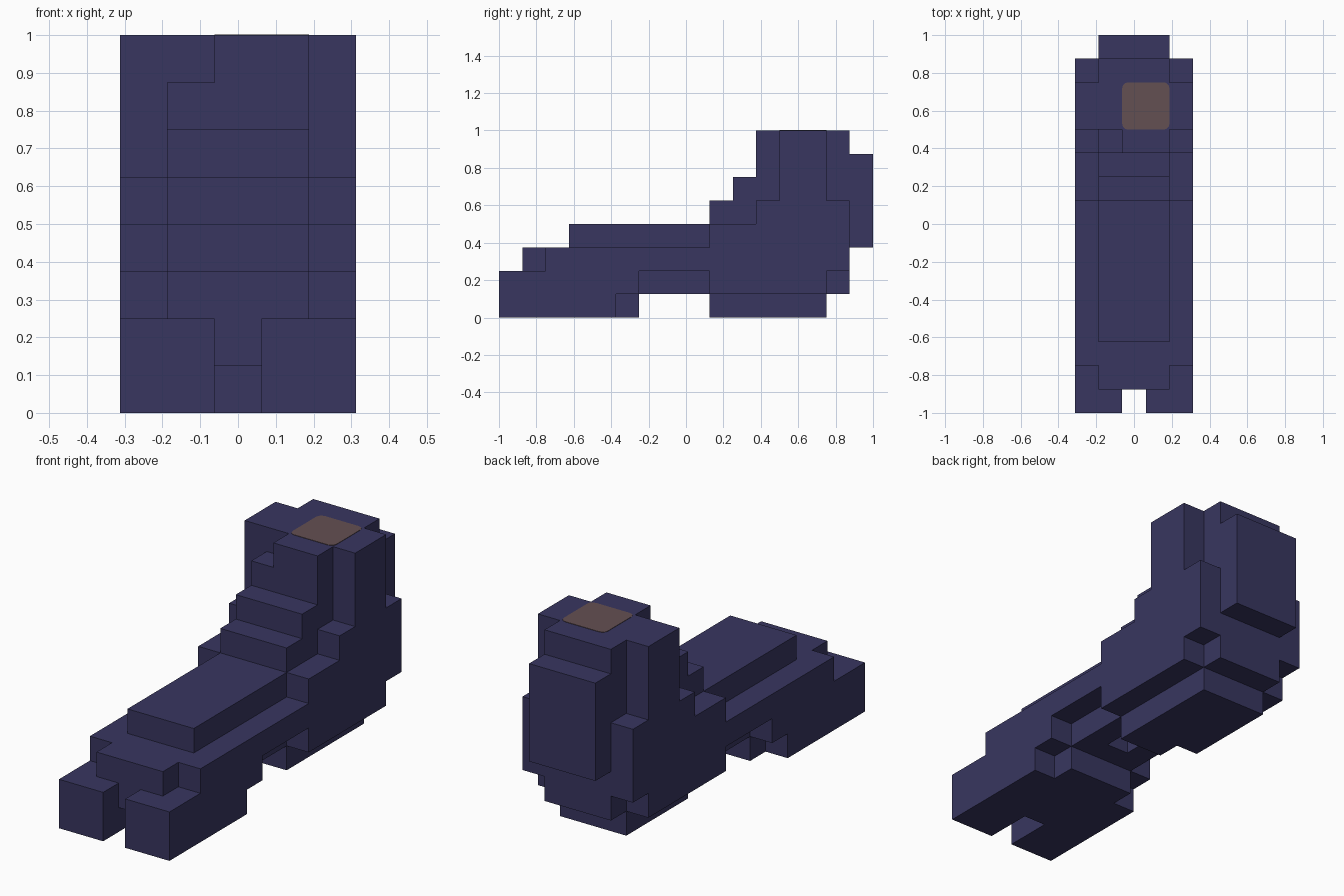
import bpy
import bmesh
import math

if "Cube" in bpy.data.objects:
    bpy.data.objects.remove(bpy.data.objects["Cube"], do_unlink=True)

CELL = 0.125


def make_material(name, rgb):
    mat = bpy.data.materials.new(name)
    mat.use_nodes = True
    colour = (*rgb, 1.0)
    mat.diffuse_color = colour
    bsdf = mat.node_tree.nodes["Principled BSDF"]
    bsdf.inputs["Base Color"].default_value = colour
    bsdf.inputs["Roughness"].default_value = 0.9
    return mat


navy = make_material("navy_leather", (0.0395, 0.0369, 0.117))
brown = make_material("brown_lining", (0.127, 0.08, 0.084))


def extrude_outline(name, points, direction, mat):
    """Extrude a closed outline along a direction into a solid."""
    bm = bmesh.new()
    face = bm.faces.new([bm.verts.new(p) for p in points])
    result = bmesh.ops.extrude_face_region(bm, geom=[face], use_keep_orig=True)
    moved = [v for v in result["geom"] if isinstance(v, bmesh.types.BMVert)]
    bmesh.ops.translate(bm, verts=moved, vec=direction)
    bmesh.ops.recalc_face_normals(bm, faces=bm.faces)
    mesh = bpy.data.meshes.new(name)
    bm.to_mesh(mesh)
    bm.free()
    mesh.materials.append(mat)
    obj = bpy.data.objects.new(name, mesh)
    bpy.context.collection.objects.link(obj)
    return obj


def slice_of_boot(name, column, profile):
    """One cell wide slice; profile is (y, z) in cells from toe and ground."""
    x = (column - 2.5) * CELL
    points = [(x, y * CELL - 1, z * CELL) for y, z in profile]
    return extrude_outline(name, points, (CELL, 0, 0), navy)


# Outer side panels
side = [(0, 0), (5, 0), (5, 1), (6, 1), (6, 2), (9, 2), (9, 1), (14, 1),
        (14, 2), (15, 2), (15, 5), (14, 5), (14, 8), (12, 8), (12, 5),
        (11, 5), (11, 4), (9, 4), (9, 3), (2, 3), (2, 2), (0, 2)]
slice_of_boot("right_side_panel", 0, side)
slice_of_boot("left_side_panel", 4, side)

# Shared outline pieces of the three middle slices
heel_back = [(14, 0), (14, 1), (15, 1), (15, 3), (16, 3), (16, 7), (15, 7), (15, 8)]
shin_steps = [(11, 6), (10, 6), (10, 5), (9, 5), (9, 4), (3, 4), (3, 3), (1, 3)]
toe_front = [(1, 2), (0, 2)]

# Inner slices beside the centre
slice_of_boot("left_inner_slice", 3,
              [(0, 0), (6, 0), (6, 1), (9, 1), (9, 0)] + heel_back
              + [(11, 8)] + shin_steps + toe_front)
slice_of_boot("right_inner_slice", 1,
              [(0, 0), (6, 0), (6, 1), (10, 1), (10, 0)] + heel_back
              + [(12, 8), (12, 7), (11, 7)] + shin_steps + toe_front)

# Centre slice with the split toe and the recess under the arch
slice_of_boot("centre_slice", 2,
              [(2, 0), (6, 0), (6, 1), (7, 1), (7, 2), (8, 2), (8, 1), (9, 1), (9, 0)]
              + heel_back + [(11, 8)] + shin_steps + [(1, 1), (2, 1)])

# Rounded lining patch on top of the shaft
x0, x1, y0, y1, r = -0.0625, 0.1875, 0.5, 0.75, 0.03
corners = [(x1 - r, y1 - r), (x0 + r, y1 - r), (x0 + r, y0 + r), (x1 - r, y0 + r)]
patch = []
for quarter, (cx, cy) in enumerate(corners):
    for step in range(4):
        a = math.radians(90 * quarter + 30 * step)
        patch.append((cx + r * math.cos(a), cy + r * math.sin(a), 0.999))
extrude_outline("lining_patch", patch, (0, 0, 0.003), brown)
